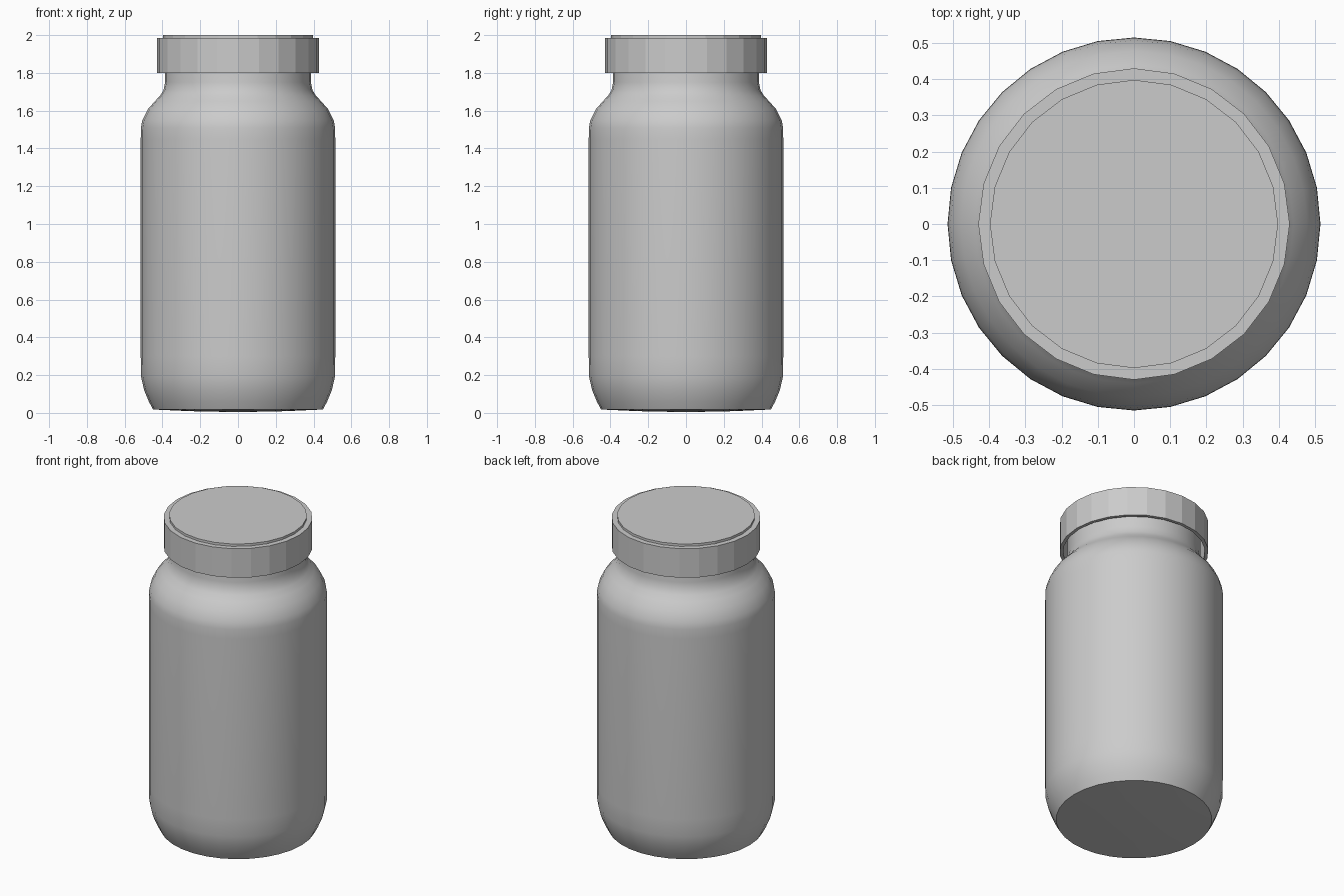
import bpy
import bmesh
from math import sin, cos, tau, radians

if "Cube" in bpy.data.objects:
    bpy.data.objects.remove(bpy.data.objects["Cube"])


def lathe(name, profile, sides, smooth_angle=None):
    """Revolve (radius, z) points about z; radius 0 makes a pole."""
    bm = bmesh.new()
    rings = []
    for r, z in profile:
        if r == 0:
            rings.append([bm.verts.new((0, 0, z))] * sides)
        else:
            rings.append([bm.verts.new((r * cos(tau * i / sides), r * sin(tau * i / sides), z))
                          for i in range(sides)])
    for a, b in zip(rings, rings[1:]):
        for i in range(sides):
            j = (i + 1) % sides
            corners = list(dict.fromkeys((a[i], a[j], b[j], b[i])))
            bm.faces.new(corners)
    bmesh.ops.recalc_face_normals(bm, faces=bm.faces)
    mesh = bpy.data.meshes.new(name)
    bm.to_mesh(mesh)
    bm.free()
    obj = bpy.data.objects.new(name, mesh)
    bpy.context.collection.objects.link(obj)
    if smooth_angle:
        bpy.ops.object.select_all(action='DESELECT')
        obj.select_set(True)
        bpy.context.view_layer.objects.active = obj
        bpy.ops.object.shade_smooth_by_angle(angle=radians(smooth_angle))
    return obj


# Jar body: slightly domed base, rounded heel, straight wall, shoulder,
# neck, then a rim folding back to an inner wall
lathe("jar_body", [
    (0, 0.004), (0.25, 0.009), (0.45, 0.018),
    (0.472, 0.06), (0.497, 0.12), (0.513, 0.19), (0.515, 0.3),
    (0.515, 1.45), (0.514, 1.51), (0.507, 1.548), (0.478, 1.607),
    (0.44, 1.65), (0.412, 1.68), (0.394, 1.71), (0.386, 1.75),
    (0.386, 1.955), (0.36, 1.955), (0.36, 1.74), (0.40, 1.66),
    (0.48, 1.53), (0.488, 1.45), (0.488, 0.2), (0.44, 0.05), (0, 0.04),
], 32, 40)

# Screw band: open ring around the neck
lathe("lid_band", [
    (0.396, 1.985), (0.43, 1.985), (0.43, 1.80),
    (0.41, 1.80), (0.41, 1.965), (0.396, 1.965), (0.396, 1.985),
], 24)

# Flat lid disc raised slightly above the band
lathe("lid_disc", [(0, 1.96), (0.398, 1.96), (0.398, 2.0), (0, 2.0)], 24)
